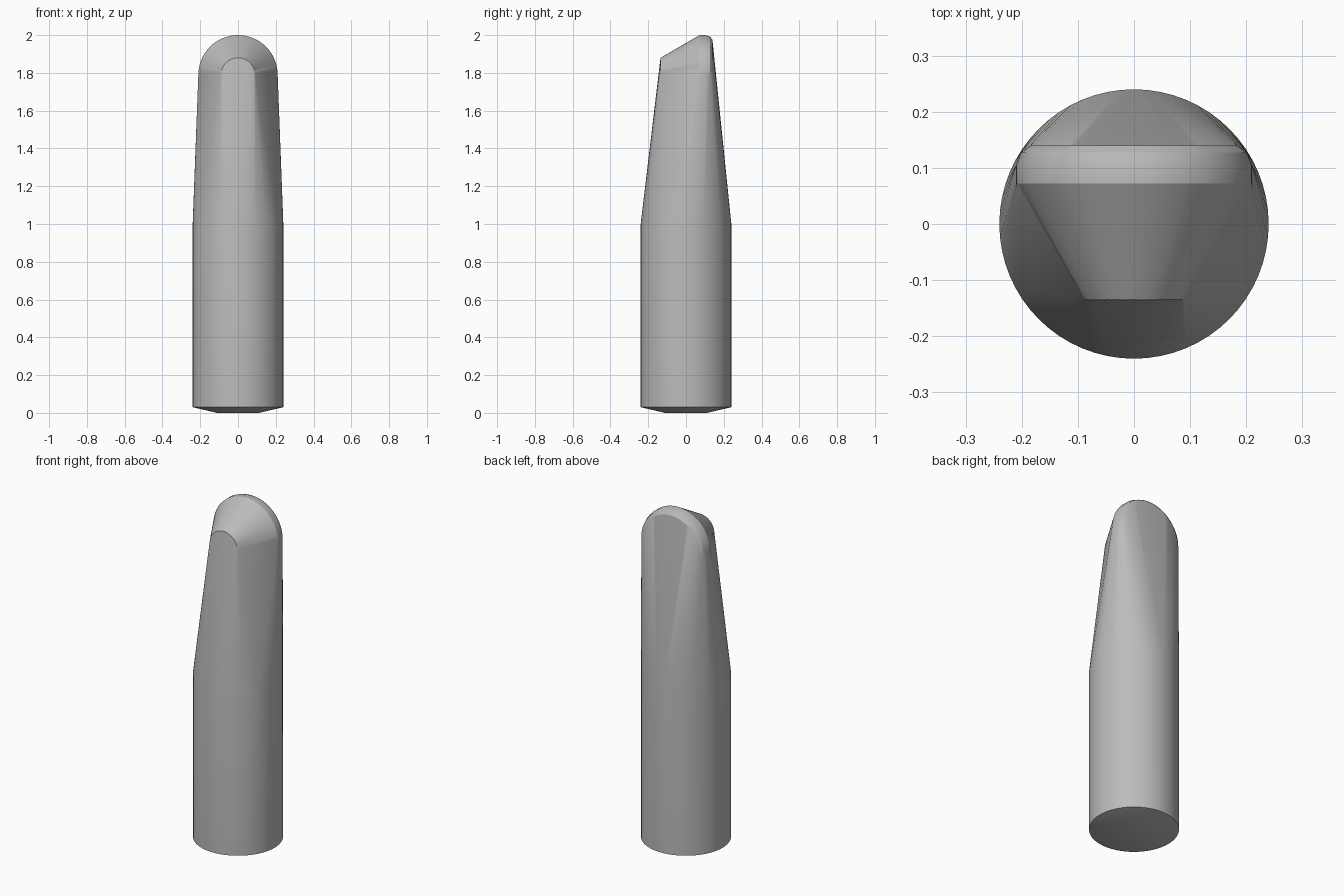
import bpy, bmesh, math

old = bpy.data.objects.get("Cube")
if old:
    bpy.data.objects.remove(old, do_unlink=True)

grey = bpy.data.materials.new("plain_grey")
grey.use_nodes = True
colour = (0.5, 0.5, 0.5, 1)
grey.diffuse_color = colour
grey.node_tree.nodes["Principled BSDF"].inputs["Base Color"].default_value = colour

RADIUS = 0.24
SIDES = 64
ARCH_Z = 1.79


def ring(bm, radius, z):
    """Horizontal circle of points."""
    for i in range(SIDES):
        a = 2 * math.pi * i / SIDES
        bm.verts.new((radius * math.cos(a), radius * math.sin(a), z))


def arch(bm, radius, y, steps=32):
    """Upright half circle of points facing the front."""
    for i in range(steps + 1):
        a = math.pi * i / steps
        bm.verts.new((radius * math.cos(a), y, ARCH_Z + radius * math.sin(a)))


# Round shaft with a shallow tapered foot, drawn into a rounded wedge tip
bm = bmesh.new()
ring(bm, 0.11, 0)
ring(bm, RADIUS, 0.03)
ring(bm, RADIUS, 1)
for radius, y in ((0.09, -0.135), (0.21, 0.072), (0.21, 0.105),
                  (0.202, 0.127), (0.185, 0.14)):
    arch(bm, radius, y)
hull = bmesh.ops.convex_hull(bm, input=bm.verts[:])
loose = set(hull["geom_interior"]) | set(hull["geom_unused"])
bmesh.ops.delete(bm, geom=[v for v in loose if isinstance(v, bmesh.types.BMVert)],
                 context="VERTS")
bmesh.ops.dissolve_limit(bm, angle_limit=0.002, verts=bm.verts[:], edges=bm.edges[:])
bmesh.ops.recalc_face_normals(bm, faces=bm.faces[:])

mesh = bpy.data.meshes.new("wedge_tipped_shaft")
bm.to_mesh(mesh)
bm.free()
mesh.materials.append(grey)
shaft = bpy.data.objects.new("wedge_tipped_shaft", mesh)
bpy.context.collection.objects.link(shaft)

bpy.ops.object.select_all(action="DESELECT")
shaft.select_set(True)
bpy.context.view_layer.objects.active = shaft
bpy.ops.object.shade_smooth_by_angle(angle=math.radians(30))
